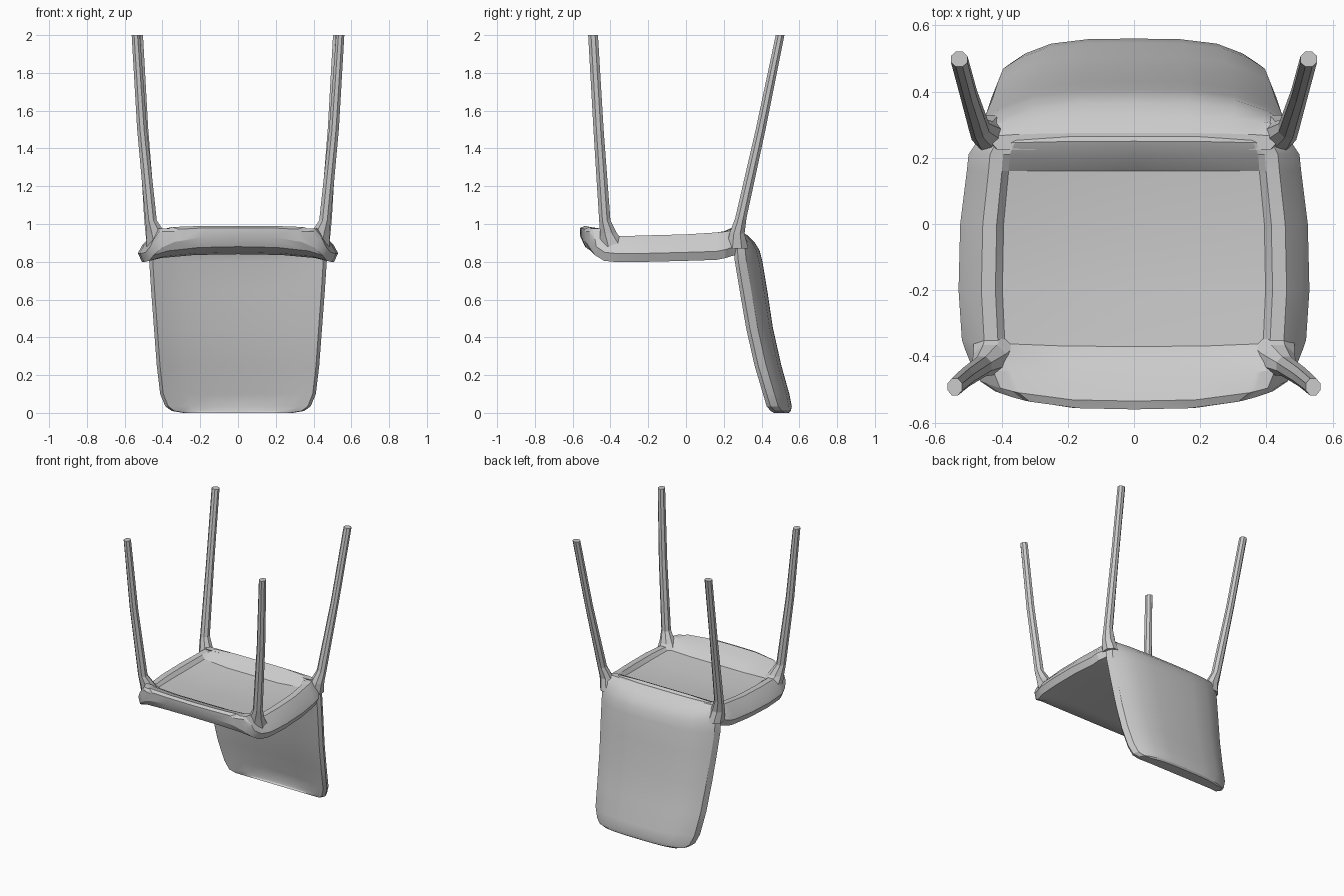
import bpy, bmesh, math

if "Cube" in bpy.data.objects:
    bpy.data.objects.remove(bpy.data.objects["Cube"])


def loft(name, rings):
    """Skin a list of equal-length closed rings and cap both ends."""
    bm = bmesh.new()
    rows = [[bm.verts.new(p) for p in ring] for ring in rings]
    n = len(rows[0])
    for a, b in zip(rows, rows[1:]):
        for i in range(n):
            j = (i + 1) % n
            bm.faces.new((a[i], a[j], b[j], b[i]))
    for row in (rows[0], rows[-1]):
        # Strip caps: join each point to its partner on the opposite side
        if n != 20:
            bm.faces.new(row)
            continue
        for i in range(-5, 5):
            quad = (row[i], row[i + 1], row[(9 - i) % n], row[(10 - i) % n])
            bm.faces.new(list(dict.fromkeys(quad)))
    bmesh.ops.recalc_face_normals(bm, faces=bm.faces[:])
    mesh = bpy.data.meshes.new(name)
    bm.to_mesh(mesh)
    bm.free()
    ob = bpy.data.objects.new(name, mesh)
    bpy.context.collection.objects.link(ob)
    return ob


def smooth(ob, angle):
    bpy.ops.object.select_all(action='DESELECT')
    ob.select_set(True)
    bpy.context.view_layer.objects.active = ob
    bpy.ops.object.shade_smooth_by_angle(angle=math.radians(angle))


def mirrored(half):
    """Close a right-hand half ring (first and last points on x = 0)."""
    return half + [(-x, y, z) for x, y, z in reversed(half[1:-1])]


# Seat (upside down): centre y, edge y, half width, then heights of
# sitting face centre / edge and underside centre / rim
seat_stations = [
    (-.56, -.505, .42, .935, .875, .98, .96),
    (-.535, -.475, .465, .88, .835, .99, .975),
    (-.46, -.43, .49, .85, .805, .965, .975),
    (-.40, -.38, .51, .84, .80, .935, .95),
    (-.37, -.35, .52, .84, .80, .91, .935),
    (-.20, -.20, .53, .84, .80, .90, .94),
    (.00, .00, .525, .84, .805, .90, .945),
    (.16, .16, .505, .84, .81, .915, .955),
    (.21, .21, .50, .84, .82, .965, .96),
    (.25, .24, .48, .84, .83, .985, .965),
    (.285, .275, .465, .85, .84, .95, .93),
]
rings = []
for yc, ye, hw, bc, be, tc, tr in seat_stations:
    section = [(0, bc), (.45, bc + .1 * (be - bc)), (.8, (bc + be) / 2), (.96, be),
               (1, be + .045), (.96, be + .085), (.87, tr), (.79, tr),
               (.75, tc + .4 * (tr - tc)), (.4, tc), (0, tc)]
    rings.append(mirrored([(s * hw, yc + (ye - yc) * s ** 3, z) for s, z in section]))
smooth(loft("seat", rings), 25)

# Backrest shell: height, half width, front y at the sides, rear y at the centre
back_stations = [
    (.0, .29, .465, .545), (.01, .35, .445, .555), (.035, .385, .42, .56),
    (.10, .412, .40, .547), (.25, .43, .355, .505), (.45, .445, .31, .46),
    (.65, .46, .275, .43), (.80, .47, .25, .405), (.86, .47, .245, .39),
    (.90, .465, .24, .365), (.94, .455, .24, .325), (.97, .43, .225, .275),
]
rings = []
for z, hw, ys, yr in back_stations:
    th = min(.08, yr - ys)
    yf, side = yr - th, ys + min(.055, th * .8)
    steps = (0, .35, .65, .85, .96)
    front = [(s * hw, yf + (ys - yf) * s ** 3, z) for s in steps]
    rear = [(s * hw, yr + (side - yr) * s ** 4, z) for s in reversed(steps)]
    rings.append(mirrored(front + [(hw, (ys + side) / 2, z)] + rear))
smooth(loft("backrest", rings), 25)

# Legs: x, y, z, half width, half depth; flared where they meet the seat
leg_paths = {
    "front_leg": [(.41, -.38, .88, .075, .075), (.435, -.41, .95, .05, .045),
                  (.46, -.43, 1.02, .03, .03), (.508, -.463, 1.5, .026, .027),
                  (.541, -.492, 2.0, .022, .026)],
    "back_leg": [(.43, .27, .87, .05, .06), (.445, .27, .95, .045, .04),
                 (.467, .29, 1.03, .03, .03), (.5, .395, 1.5, .025, .026),
                 (.528, .498, 2.0, .025, .023)],
}
for name, path in leg_paths.items():
    for label, sx in (("right", 1), ("left", -1)):
        angles = [math.radians(22.5 + 45 * k) for k in range(8)]
        rings = [[(sx * (x + rx * 1.08 * math.cos(a)), y + ry * 1.08 * math.sin(a), z)
                  for a in angles] for x, y, z, rx, ry in path]
        loft(f"{name}_{label}", rings)
